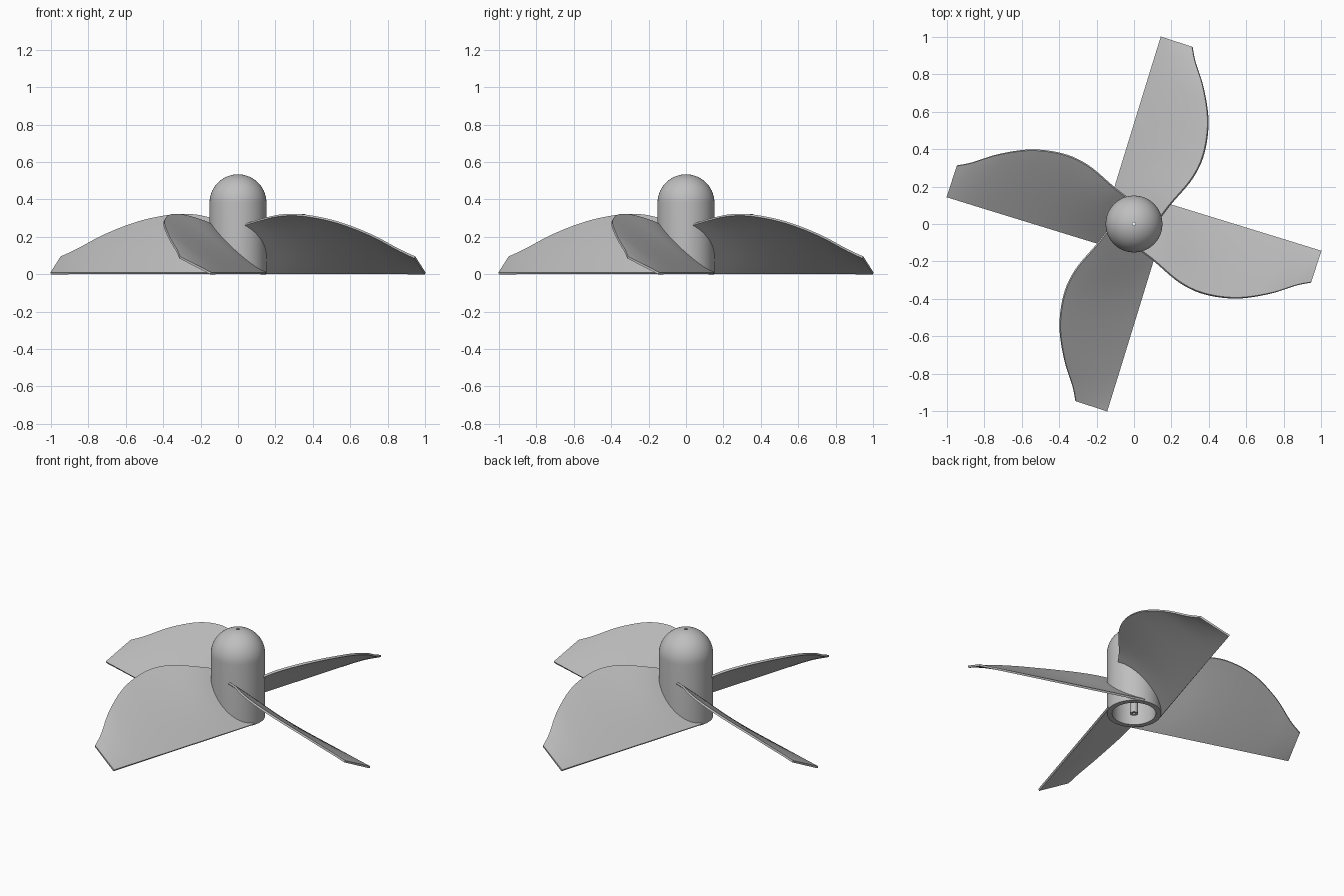
import bpy, bmesh
from math import sin, cos, pi, sqrt, radians
from mathutils import Vector, Matrix

cube = bpy.data.objects.get("Cube")
if cube:
    bpy.data.objects.remove(cube, do_unlink=True)

grey = bpy.data.materials.new("light_grey")
grey.use_nodes = True
colour = (0.52, 0.52, 0.52, 1)
grey.diffuse_color = colour
grey.node_tree.nodes["Principled BSDF"].inputs["Base Color"].default_value = colour


def make_object(name, bm, thickness=0):
    """Turn a bmesh into a smooth-shaded object, optionally thickened."""
    mesh = bpy.data.meshes.new(name)
    bm.to_mesh(mesh)
    bm.free()
    mesh.materials.append(grey)
    obj = bpy.data.objects.new(name, mesh)
    bpy.context.collection.objects.link(obj)
    bpy.ops.object.select_all(action='DESELECT')
    obj.select_set(True)
    bpy.context.view_layer.objects.active = obj
    if thickness:
        mod = obj.modifiers.new("thickness", 'SOLIDIFY')
        mod.thickness = thickness
        mod.offset = 0
        bpy.ops.object.modifier_apply(modifier=mod.name)
    bpy.ops.object.shade_smooth_by_angle(angle=radians(35))
    return obj


# Hub: domed hollow shell with a central tube, turned from one closed profile
HUB_R, WALL, DOME_Z, TUBE_R, BORE_R = 0.152, 0.03, 0.382, 0.022, 0.009


def dome(radius, end_radius, steps=14):
    """Arc from the dome's base up to where it meets end_radius."""
    top = sqrt(radius ** 2 - end_radius ** 2)
    stop = pi / 2 - Vector((top, end_radius)).angle_signed(Vector((1, 0)))
    stop = min(stop, pi - stop)
    return [(radius * cos(stop * i / steps), DOME_Z + radius * sin(stop * i / steps))
            for i in range(steps + 1)]


outer, inner = dome(HUB_R, BORE_R), dome(HUB_R - WALL, TUBE_R)
profile = ([(HUB_R, 0)] + outer + [(BORE_R, 0), (TUBE_R, 0)]
           + inner[::-1] + [(HUB_R - WALL, 0)])
SEGMENTS = 48
bm = bmesh.new()
rings = [[bm.verts.new((r * cos(2 * pi * k / SEGMENTS), r * sin(2 * pi * k / SEGMENTS), z))
          for k in range(SEGMENTS)] for r, z in profile]
for i, ring in enumerate(rings):
    above = rings[(i + 1) % len(rings)]
    for k in range(SEGMENTS):
        n = (k + 1) % SEGMENTS
        bm.faces.new((ring[k], ring[n], above[n], above[k]))
bmesh.ops.recalc_face_normals(bm, faces=bm.faces)
make_object("hub", bm)

# Blade outline: distance along straight edge, width, slope
OUTLINE = [(0.077, 0.279, 0.93), (0.161, 0.31, 0.91), (0.326, 0.38, 0.82),
           (0.473, 0.4, 0.765), (0.642, 0.371, 0.72), (0.803, 0.296, 0.665),
           (0.925, 0.213, 0.57), (0.996, 0.175, 0.485)]
EDGE_OFFSET, ROOT_R = 0.154, 0.147


def spline(points, steps=6):
    """Smooth curve through all points."""
    pts = [Vector(p) for p in points]
    pts = [2 * pts[0] - pts[1]] + pts + [2 * pts[-1] - pts[-2]]
    out = []
    for a, b, c, d in zip(pts, pts[1:], pts[2:], pts[3:]):
        for i in range(steps):
            t = i / steps
            out.append(b + (c - a) * t / 2 + (2 * a - 5 * b + 4 * c - d) * t * t / 2
                       + (3 * b - a - 3 * c + d) * t ** 3 / 2)
    return out + [pts[-2]]


along = Vector((0.956, -0.293, 0)).normalized()
across = Vector((along.y, -along.x, 0))
foot = -across * EDGE_OFFSET + Vector((0, 0, 0.005))


def make_blade(name, turn):
    samples, rows = spline(OUTLINE), 12
    start, end = samples[0].x, samples[-1].x
    bm = bmesh.new()
    grid = []
    for u, width, slope in samples:
        s = (u - start) / (end - start)
        column = []
        for j in range(rows + 1):
            t = j / rows
            # The root follows the round wall of the hub
            gap = EDGE_OFFSET - t * samples[0].y
            root = sqrt(max(0, ROOT_R ** 2 - gap ** 2))
            root += (start - root) * (t == 1)
            tip = 1 + (end - 1) * t
            d = t * width
            p = foot + along * (root + (tip - root) * s) + across * d
            p.z += d * slope
            column.append(bm.verts.new(p))
        grid.append(column)
    for a, b in zip(grid, grid[1:]):
        for j in range(rows):
            bm.faces.new((a[j], a[j + 1], b[j + 1], b[j]))
    bm.transform(Matrix.Rotation(turn, 4, 'Z'))
    bmesh.ops.recalc_face_normals(bm, faces=bm.faces)
    make_object(name, bm, 0.012)


# Four blades around the hub
for i, side in enumerate(("left", "back", "right", "front")):
    make_blade(side + "_blade", i * pi / 2)
